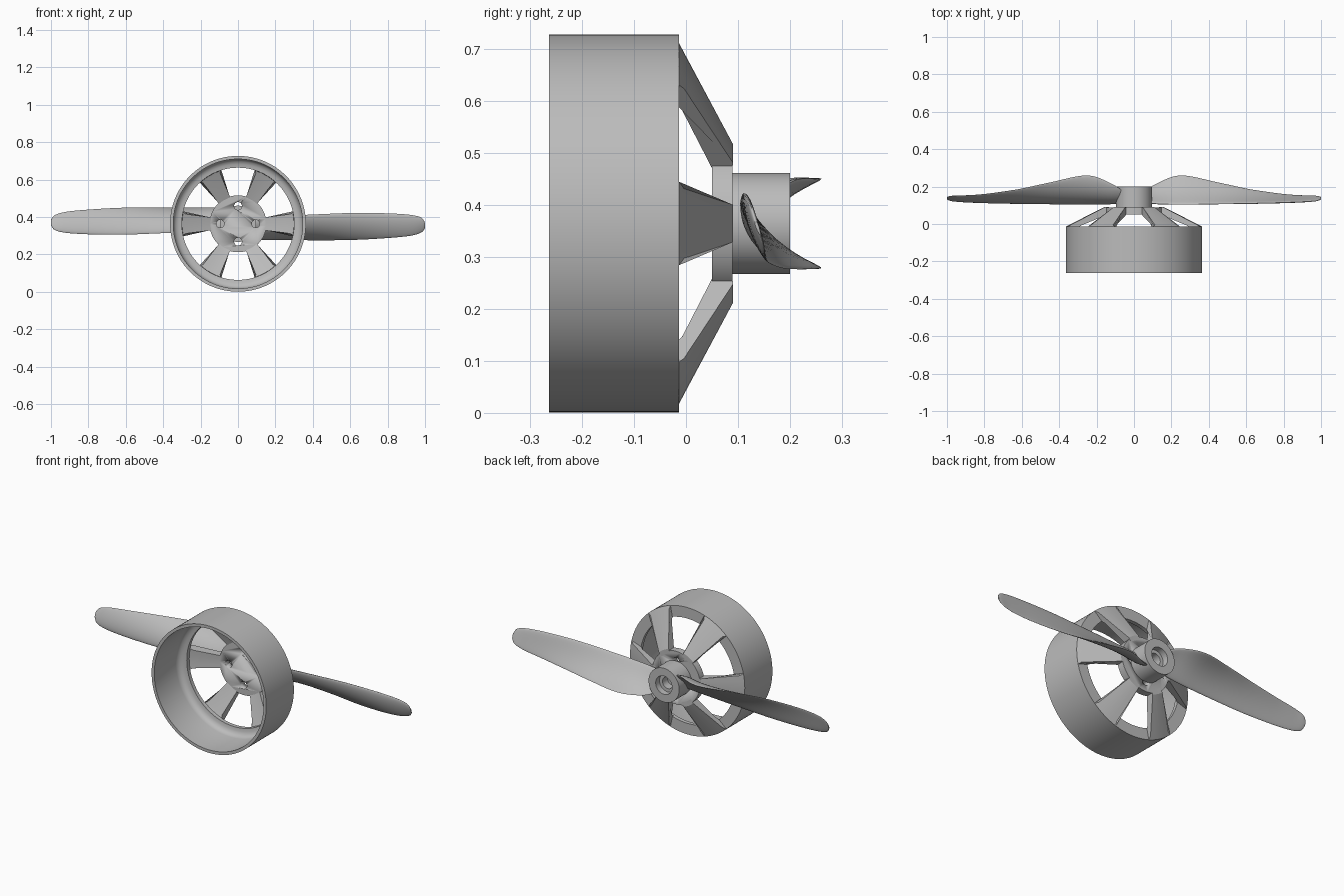
import bpy, bmesh, math
from mathutils import Vector

if "Cube" in bpy.data.objects:
    bpy.data.objects.remove(bpy.data.objects["Cube"])

AXIS_HEIGHT = 0.364

grey = bpy.data.materials.new("plain_grey")
grey.use_nodes = True
grey.diffuse_color = (0.5, 0.5, 0.5, 1)
grey.node_tree.nodes["Principled BSDF"].inputs["Base Color"].default_value = (0.5, 0.5, 0.5, 1)


def finish(name, bm, angle=30):
    """Turn a bmesh built round the y axis into a placed, shaded object."""
    bmesh.ops.remove_doubles(bm, verts=bm.verts, dist=1e-5)
    bmesh.ops.recalc_face_normals(bm, faces=bm.faces)
    mesh = bpy.data.meshes.new(name)
    bm.to_mesh(mesh)
    bm.free()
    obj = bpy.data.objects.new(name, mesh)
    bpy.context.collection.objects.link(obj)
    obj.location.z = AXIS_HEIGHT
    mesh.materials.append(grey)
    bpy.ops.object.select_all(action='DESELECT')
    obj.select_set(True)
    bpy.context.view_layer.objects.active = obj
    bpy.ops.object.shade_smooth_by_angle(angle=math.radians(angle))
    return obj


def skin(bm, rings, closed_path=False, caps=False):
    """Join a list of closed rings of points with quads."""
    rows = [[bm.verts.new(p) for p in ring] for ring in rings]
    pairs = list(zip(rows, rows[1:]))
    if closed_path:
        pairs.append((rows[-1], rows[0]))
    for a, b in pairs:
        for i in range(len(a)):
            j = (i + 1) % len(a)
            bm.faces.new((a[i], a[j], b[j], b[i]))
    if caps:
        bm.faces.new(rows[0])
        bm.faces.new(rows[-1])


def lathe(name, profile, steps=96):
    """Revolve a closed (radius, y) profile about the y axis."""
    bm = bmesh.new()
    turns = [math.tau * i / steps for i in range(steps)]
    skin(bm, [[(r * math.cos(a), y, r * math.sin(a)) for a in turns]
              for r, y in profile], closed_path=True)
    return finish(name, bm)


# Drum with a rounded inner corner and a back flange
lathe("drum_ring", [
    (0.363, -0.263), (0.363, -0.013), (0.30, -0.013), (0.30, -0.035),
    (0.318, -0.037), (0.333, -0.044), (0.342, -0.055), (0.346, -0.07),
    (0.346, -0.263)], 128)

# Mounting plate with four bolt holes
bm = bmesh.new()
ring = [math.tau * i / 72 for i in range(72)]
skin(bm, [[(0.152 * math.cos(a), y, 0.152 * math.sin(a)) for a in ring]
          for y in (0.05, 0.0895)], caps=True)
plate = finish("mounting_plate", bm)

bm = bmesh.new()
for k in range(4):
    cx, cz = 0.095 * math.cos(k * math.pi / 2), 0.095 * math.sin(k * math.pi / 2)
    circle = [math.tau * i / 24 for i in range(24)]
    skin(bm, [[(cx + 0.021 * math.cos(a), y, cz + 0.021 * math.sin(a))
               for a in circle] for y in (0.02, 0.12)], caps=True)
cutter = finish("bolt_hole_cutter", bm)
cutter.hide_render = True
cutter.hide_set(True)
cut = plate.modifiers.new("bolt_holes", 'BOOLEAN')
cut.object = cutter
cut.operation = 'DIFFERENCE'
cut.solver = 'EXACT'

# Six tapered spokes: (radius, y, half width) outline swept across the width
SPOKE = [(0.362, -0.03, 0.08), (0.362, -0.013, 0.08), (0.345, -0.004, 0.067),
         (0.16, 0.09, 0.036), (0.125, 0.0893, 0.03), (0.125, 0.0502, 0.03),
         (0.147, 0.05, 0.035), (0.285, -0.007, 0.052), (0.299, -0.014, 0.06),
         (0.301, -0.03, 0.06)]
for k in range(6):
    a = k * math.pi / 3
    out, side = Vector((math.cos(a), 0, math.sin(a))), Vector((-math.sin(a), 0, math.cos(a)))
    bm = bmesh.new()
    skin(bm, [[out * math.sqrt(r * r - (t * w) ** 2) + side * t * w + Vector((0, y, 0))
               for r, y, w in SPOKE] for t in (-1, -0.5, 0, 0.5, 1)], caps=True)
    finish(f"spoke_{k + 1}", bm, 20)

# Propeller hub with a stepped bore
lathe("propeller_hub", [
    (0, 0.0895), (0.097, 0.0895), (0.097, 0.2), (0.052, 0.2), (0.052, 0.165),
    (0.033, 0.165), (0.033, 0.12), (0, 0.12)], 64)

# Blade stations: x, leading y, leading z, trailing y, trailing z, camber, half thickness
BLADE = [(0.065, 0.118, 0.02, 0.18, -0.065, 0.008, 0.014),
         (0.12, 0.108, 0.032, 0.215, -0.085, 0.018, 0.014),
         (0.25, 0.105, 0.042, 0.26, -0.086, 0.024, 0.013),
         (0.45, 0.107, 0.052, 0.222, -0.088, 0.018, 0.011),
         (0.62, 0.11, 0.058, 0.186, -0.086, 0.012, 0.01),
         (0.80, 0.115, 0.056, 0.16, -0.076, 0.007, 0.009),
         (0.92, 0.12, 0.048, 0.152, -0.064, 0.004, 0.008),
         (0.98, 0.125, 0.033, 0.15, -0.046, 0.002, 0.006),
         (1.0, 0.133, 0.005, 0.143, -0.022, 0, 0.003)]


def smooth_stations(rows, steps=5):
    """Pass a smooth curve through the stations."""
    pts = [rows[0]] + rows + [rows[-1]]
    for p0, p1, p2, p3 in zip(pts, pts[1:], pts[2:], pts[3:]):
        for s in range(steps):
            t = s / steps
            yield [b + 0.5 * t * (c - a + t * (2 * a - 5 * b + 4 * c - d + t * (3 * (b - c) + d - a)))
                   for a, b, c, d in zip(p0, p1, p2, p3)]
    yield rows[-1]


def section(x, y1, z1, y2, z2, camber, half):
    """Cambered aerofoil ring at one station."""
    lead, chord = Vector((x, y1, z1)), Vector((0, y2 - y1, z2 - z1))
    normal = Vector((0, chord.z, -chord.y)).normalized()
    points = []
    for i in range(28):
        a = math.tau * i / 28
        u = 0.5 - 0.5 * math.cos(a)
        lift = camber * 4 * u * (1 - u) + half * math.sin(a) * (1.15 - 0.4 * u)
        points.append(lead + chord * u + normal * lift)
    return points


for name, turn in (("blade_left", 0), ("blade_right", math.pi)):
    bm = bmesh.new()
    skin(bm, [section(*row) for row in smooth_stations(BLADE)], caps=True)
    finish(name, bm, 50).rotation_euler.y = turn
